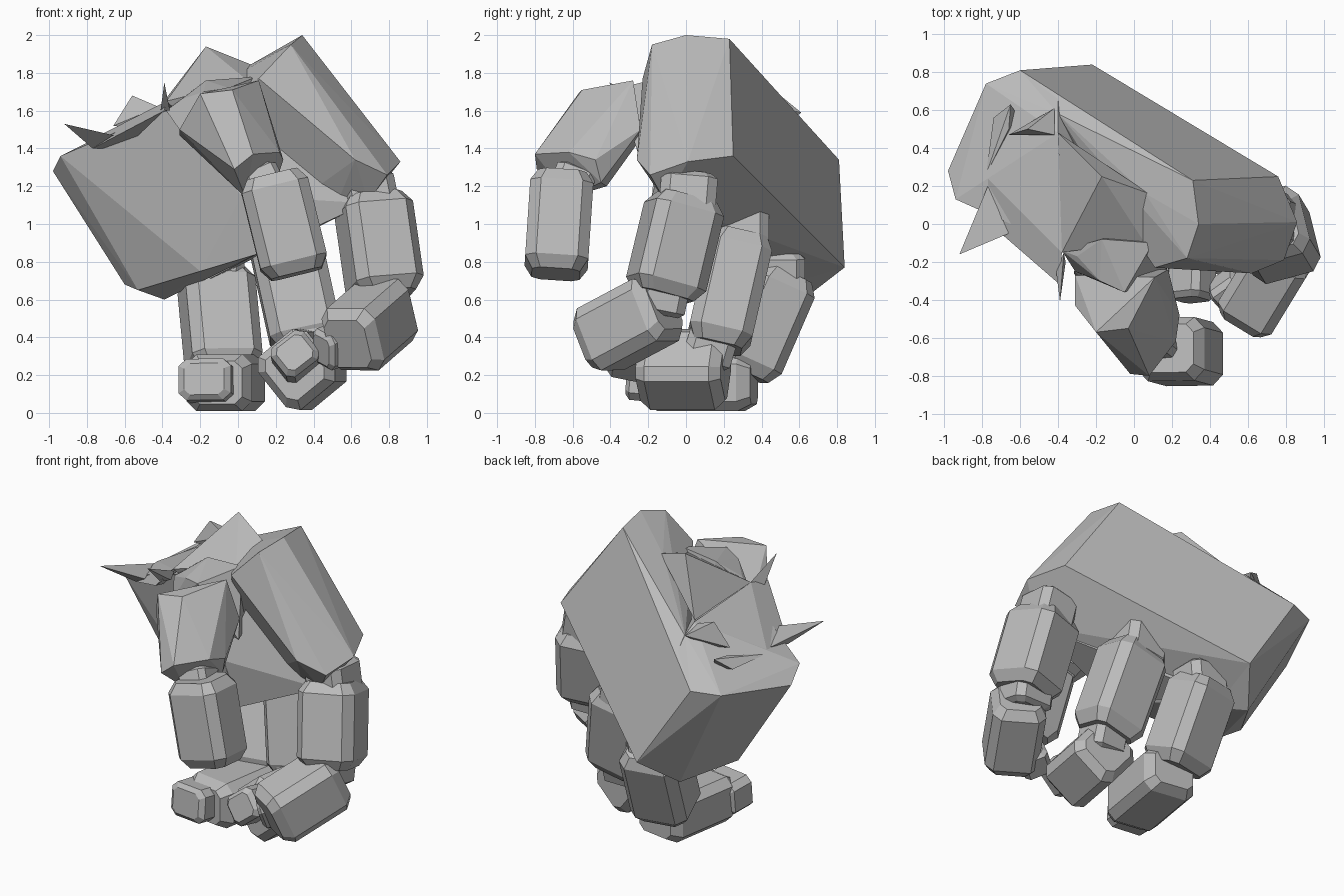
import bpy, bmesh
from mathutils import Vector

stone = bpy.data.materials.new("grey stone")
stone.diffuse_color = (0.5, 0.5, 0.5, 1)


def hull(name, pts):
    """Flat-faced convex block through the given corners."""
    bm = bmesh.new()
    for p in pts:
        bm.verts.new(p)
    out = bmesh.ops.convex_hull(bm, input=bm.verts)
    junk = {v for v in out["geom_interior"] + out["geom_unused"]
            if isinstance(v, bmesh.types.BMVert)}
    bmesh.ops.delete(bm, geom=list(junk), context='VERTS')
    bmesh.ops.dissolve_limit(bm, angle_limit=0.03, verts=bm.verts, edges=bm.edges)
    bmesh.ops.recalc_face_normals(bm, faces=bm.faces)
    me = bpy.data.meshes.new(name)
    bm.to_mesh(me)
    bm.free()
    me.materials.append(stone)
    ob = bpy.data.objects.new(name, me)
    bpy.context.collection.objects.link(ob)
    return ob


def segment(name, a, b, w, d, side=(1, 0, 0), end=0.76, bevel=0.12):
    """Chamfered finger block running from a to b."""
    a, b = Vector(a), Vector(b)
    axis = (b - a).normalized()
    u = Vector(side)
    u = (u - axis * u.dot(axis)).normalized()
    v = axis.cross(u)
    pts = []
    for t, s in ((0, end), (bevel, 1), (1 - bevel, 1), (1, end)):
        c = a.lerp(b, t)
        for sx in (-1, 1):
            for sy in (-1, 1):
                pts.append(c + u * sx * w / 2 * s + v * sy * d / 2 * s * 0.66)
                pts.append(c + u * sx * w / 2 * s * 0.7 + v * sy * d / 2 * s)
    return hull(name, pts)


# Palm: heel block on the left, knuckle block on the right, hollow between
hull("palm_heel", [
    (-.98, .28, 1.28), (-.94, .13, 1.36), (-.78, .74, 1.33), (-.60, .81, 1.34),
    (-.22, .84, .77), (-.39, .62, .60), (-.53, .20, .65), (-.60, .30, .68),
    (-.45, -.06, 1.55), (.02, -.18, 1.15), (.10, -.14, .84), (-.2, -.03, .75),
    (-.40, .68, 1.48), (-.40, .58, 1.58), (-.40, .48, 1.63), (-.38, -.12, 1.60),
    (-.05, -.15, 1.5), (.2, .4, 1.0)])
hull("palm_knuckles", [
    (.31, .23, 1.98), (.34, 0, 2.0), (.28, -.18, 1.95), (.11, -.23, 1.77),
    (.06, .16, 1.84), (.86, .01, 1.33), (.76, .25, 1.36), (.79, -.19, 1.26),
    (.62, -.26, 1.34), (.69, -.11, 1.12), (.50, -.02, 1.05), (.15, .15, 1.1),
    (-.22, .84, .77), (-.60, .81, 1.34), (-.40, .58, 1.57), (-.39, .62, .62)])
hull("palm_hollow", [
    (.10, -.13, .84), (.02, -.18, 1.15), (.50, -.04, 1.04), (.68, -.10, 1.11),
    (.48, -.05, 1.30), (.12, -.08, 1.5), (-.2, .4, .74), (-.3, .6, .63)])

# Broken wrist cap, with its peak and shards
hull("wrist_peak", [
    (-.17, .25, 1.94), (-.38, -.15, 1.65), (.05, -.09, 1.76), (.08, .16, 1.84),
    (-.40, .48, 1.64), (-.1, 0, 1.4)])
hull("wrist_cap", [
    (-.77, .24, 1.45), (-.77, .01, 1.40), (-.39, -.32, 1.60), (-.38, -.15, 1.65),
    (-.40, .48, 1.63), (-.6, .1, 1.4)])
hull("left_shard", [(-.92, -.16, 1.53), (-.77, .01, 1.40), (-.77, .2, 1.45), (-.66, -.05, 1.47)])
hull("front_shard", [(-.39, -.41, 1.75), (-.41, -.25, 1.60), (-.37, -.15, 1.64), (-.36, -.2, 1.6)])
hull("back_shard", [(-.78, .26, 1.43), (-.74, .56, 1.43), (-.65, .63, 1.50), (-.66, .5, 1.48), (-.6, .55, 1.4)])
hull("rear_shard", [(-.42, .61, 1.59), (-.56, .50, 1.68), (-.66, .47, 1.52), (-.42, .47, 1.62), (-.5, .5, 1.5)])

# Thumb
hull("thumb_root", [
    (-.38, -.14, 1.60), (-.30, -.17, 1.66), (-.31, -.25, 1.50), (.10, -.10, 1.78),
    (-.17, -.08, 1.76), (-.05, -.36, 1.72), (.05, 0, 1.30), (.18, -.25, 1.36),
    (-.18, -.3, 1.70)])
hull("thumb_base", [
    (-.31, -.27, 1.47), (-.31, -.43, 1.50), (-.20, -.57, 1.69), (-.03, -.55, 1.71),
    (.11, -.28, 1.76), (.0, -.24, 1.45), (.08, -.80, 1.37), (-.02, -.79, 1.29),
    (.04, -.62, 1.14), (.24, -.48, 1.34), (.20, -.45, 1.22), (.22, -.62, 1.38),
    (.05, -.42, 1.20), (.18, -.24, 1.50)])
segment("thumb_joint", (.10, -.58, 1.28), (.18, -.64, 1.12), .2, .22)
segment("thumb_tip", (.18, -.655, 1.26), (.31, -.69, .735), .36, .335)

# Three curled fingers: joints and blocks
segment("right_finger_joint", (.68, .02, 1.26), (.73, .0, 1.02), .28, .30)
segment("right_finger_base", (.71, .005, 1.14), (.785, -.12, .62), .37, .38, (1, .25, 0))
segment("right_finger_bend", (.76, -.10, .72), (.76, -.14, .52), .28, .26)
segment("right_finger_tip", (.815, -.115, .57), (.58, -.50, .365), .33, .36, (1, -.6, 0))
segment("right_finger_end", (.58, -.30, .38), (.44, -.40, .33), .18, .2)

segment("middle_finger_joint", (.20, .30, 1.08), (.24, .30, .84), .30, .28)
segment("middle_finger_base", (.24, .30, .94), (.37, .165, .35), .38, .34)
segment("middle_finger_bend", (.36, .16, .45), (.36, .1, .25), .24, .26)
segment("middle_finger_tip", (.38, .21, .23), (.30, -.24, .23), .34, .36, (.75, 0, .6))
segment("middle_finger_end", (.31, -.15, .27), (.30, -.40, .32), .22, .2, (.75, 0, .6))

segment("left_finger_joint", (-.10, .50, .85), (-.12, .50, .62), .28, .26)
segment("left_finger_base", (-.12, .53, .74), (-.07, .30, .21), .38, .34, (1, .2, 0))
segment("left_finger_tip", (-.02, .36, .16), (-.11, -.20, .16), .35, .30)
segment("left_finger_end", (-.15, -.10, .16), (-.18, -.30, .18), .28, .22)
